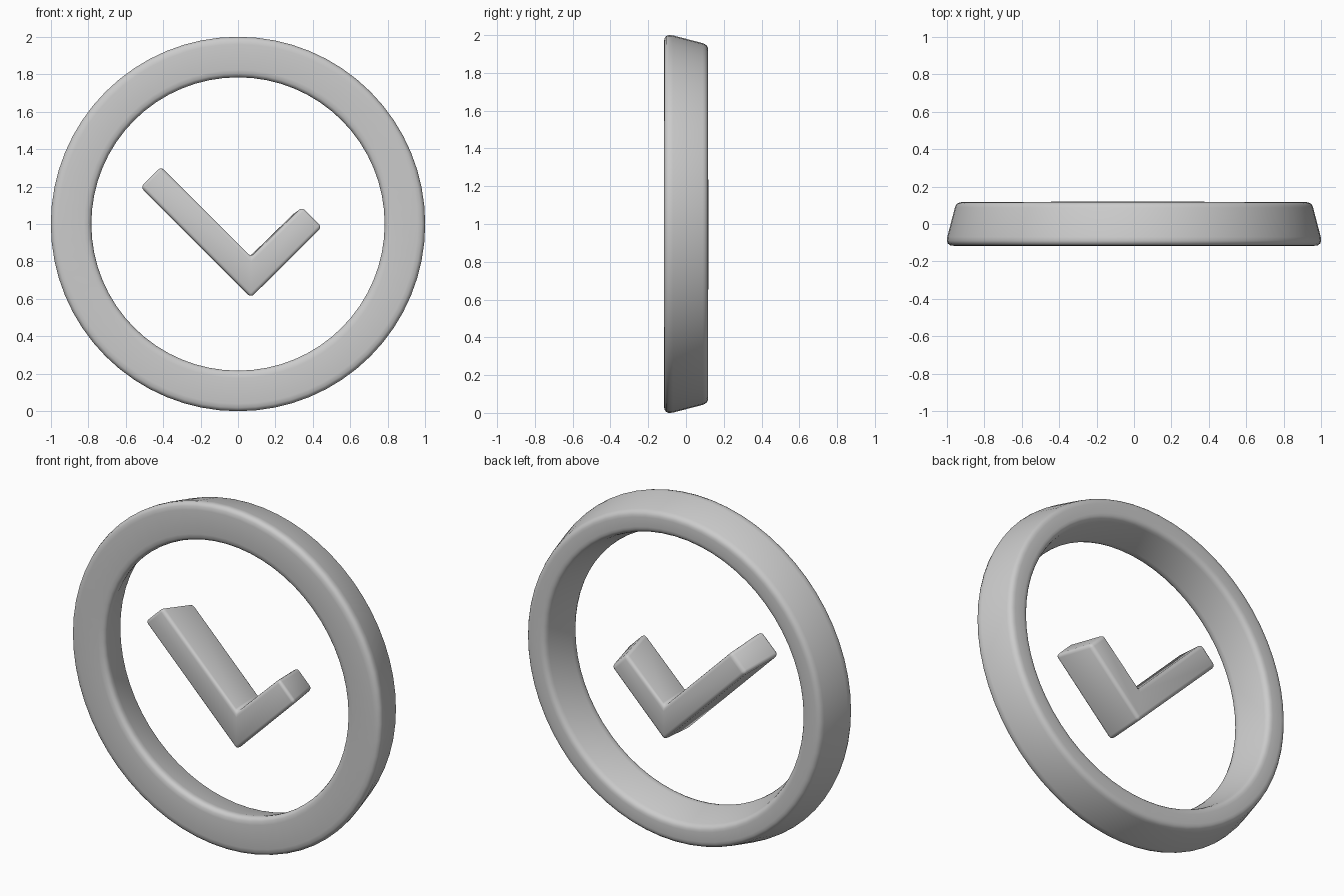
import bpy, bmesh, math
from mathutils import Vector

if "Cube" in bpy.data.objects:
    bpy.data.objects.remove(bpy.data.objects["Cube"])


def make_object(name, bm, angle):
    bmesh.ops.recalc_face_normals(bm, faces=bm.faces)
    mesh = bpy.data.meshes.new(name)
    bm.to_mesh(mesh)
    bm.free()
    ob = bpy.data.objects.new(name, mesh)
    bpy.context.collection.objects.link(ob)
    bpy.ops.object.select_all(action='DESELECT')
    ob.select_set(True)
    bpy.context.view_layer.objects.active = ob
    return ob, angle


def fillet(corners, steps=4):
    # corners: (radius, y, cut length); rounds each one with a quadratic arc
    out = []
    n = len(corners)
    for i, (r, y, cut) in enumerate(corners):
        p = Vector((r, y))
        a = p + (Vector(corners[i - 1][:2]) - p).normalized() * cut
        b = p + (Vector(corners[(i + 1) % n][:2]) - p).normalized() * cut
        for k in range(steps + 1):
            t = k / steps
            out.append(a * (1 - t) ** 2 + p * 2 * t * (1 - t) + b * t * t)
    return out


# Ring: rounded trapezoid section, wide at the front, turned about the y axis
section = fillet([(1.011, -0.117, 0.05), (0.95, 0.117, 0.03),
                  (0.835, 0.117, 0.03), (0.774, -0.117, 0.05)])
SIDES = 64
bm = bmesh.new()
loops = []
for i in range(SIDES):
    a = 2 * math.pi * i / SIDES
    loops.append([bm.verts.new((p.x * math.sin(a), p.y, 1 + p.x * math.cos(a)))
                  for p in section])
for i in range(SIDES):
    l0, l1 = loops[i], loops[(i + 1) % SIDES]
    for j in range(len(section)):
        k = (j + 1) % len(section)
        bm.faces.new((l0[j], l0[k], l1[k], l1[j]))
ring, angle = make_object("ring", bm, 60)
bpy.ops.object.shade_smooth_by_angle(angle=math.radians(angle))

# Clock hands: bent bar, slightly smaller at the back
outline = [(-0.525, 1.20), (0.07, 0.605), (0.452, 0.985),
           (0.345, 1.093), (0.07, 0.825), (-0.415, 1.31)]
pivot, shrink = (-0.01, 0.83), 0.89
bm = bmesh.new()
front = [bm.verts.new((x, -0.117, z)) for x, z in outline]
back = [bm.verts.new((pivot[0] + (x - pivot[0]) * shrink, 0.12,
                      pivot[1] + (z - pivot[1]) * shrink)) for x, z in outline]
n = len(outline)
for i in range(n):
    j = (i + 1) % n
    bm.faces.new((front[i], front[j], back[j], back[i]))
# caps split at the elbow, one quad per arm
for v in (front, back):
    bm.faces.new((v[0], v[1], v[4], v[5]))
    bm.faces.new((v[1], v[2], v[3], v[4]))
hands, angle = make_object("clock_hands", bm, 40)
bevel = hands.modifiers.new("soft_edges", 'BEVEL')
bevel.width = 0.02
bevel.segments = 3
bevel.limit_method = 'ANGLE'
bevel.angle_limit = math.radians(30)
bpy.ops.object.modifier_apply(modifier=bevel.name)
bpy.ops.object.shade_smooth_by_angle(angle=math.radians(angle))
